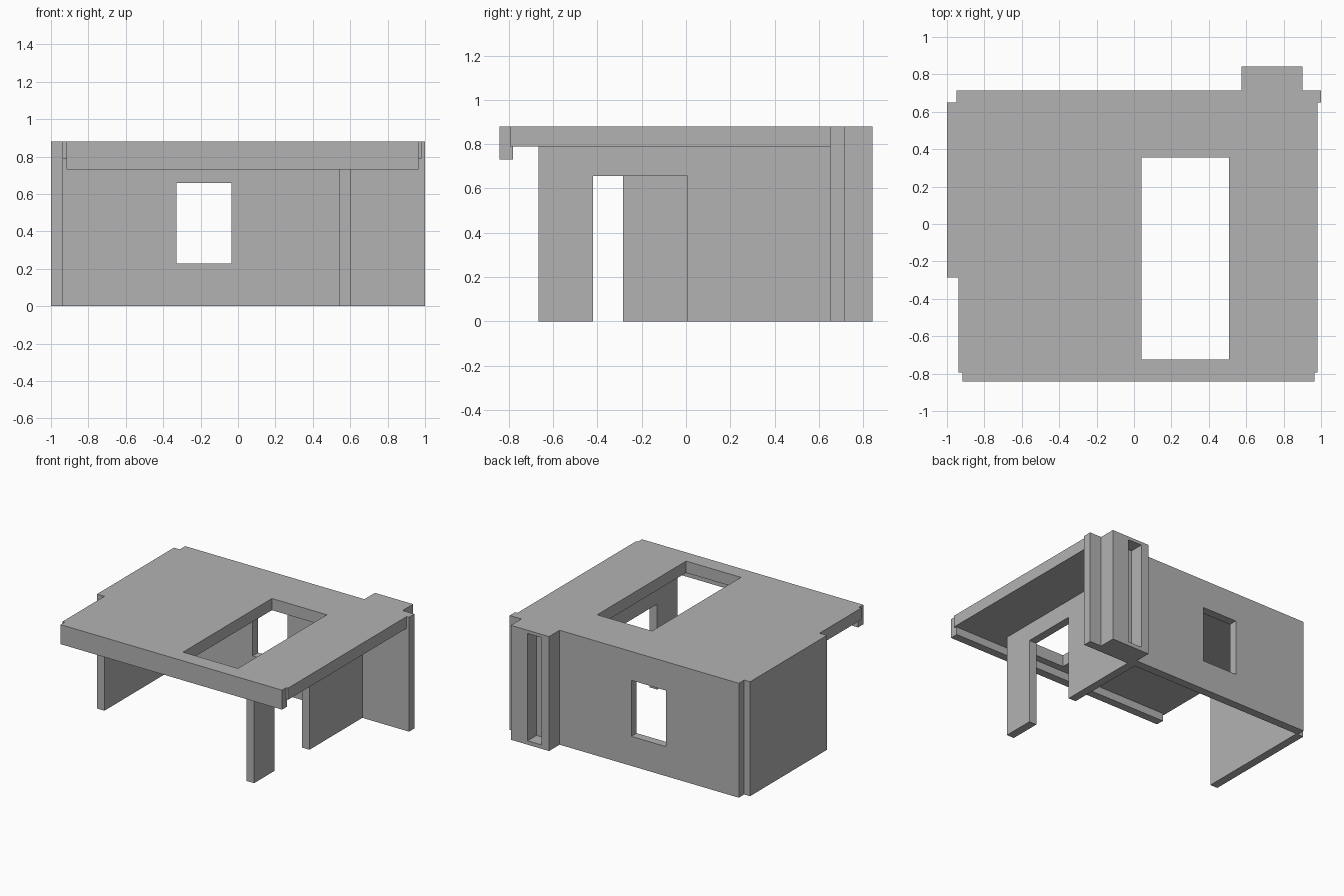
import bpy
import bmesh

# Remove the default cube
if "Cube" in bpy.data.objects:
    bpy.data.objects.remove(bpy.data.objects["Cube"], do_unlink=True)

# Single plaster colour
plaster = bpy.data.materials.new("grey_plaster")
plaster.use_nodes = True
GREY = (0.45, 0.45, 0.45, 1)
plaster.diffuse_color = GREY
plaster.node_tree.nodes["Principled BSDF"].inputs["Base Color"].default_value = GREY


def prism(name, outline, start, end):
    """Extrude an outline drawn in the y-z plane along x."""
    bm = bmesh.new()
    face = bm.faces.new([bm.verts.new((start, y, z)) for y, z in outline])
    grown = bmesh.ops.extrude_face_region(bm, geom=[face])["geom"]
    verts = [g for g in grown if isinstance(g, bmesh.types.BMVert)]
    bmesh.ops.translate(bm, verts=verts, vec=(end - start, 0, 0))
    bmesh.ops.recalc_face_normals(bm, faces=bm.faces)
    mesh = bpy.data.meshes.new(name)
    bm.to_mesh(mesh)
    bm.free()
    mesh.materials.append(plaster)
    obj = bpy.data.objects.new(name, mesh)
    bpy.context.scene.collection.objects.link(obj)
    return obj


def box(name, x, y, z):
    outline = [(y[0], z[0]), (y[1], z[0]), (y[1], z[1]), (y[0], z[1])]
    return prism(name, outline, *x)


def cut(obj, x, y, z):
    """Cut a box-shaped opening, then discard the cutter."""
    cutter = box("opening_cutter", x, y, z)
    cutter.hide_render = True
    mod = obj.modifiers.new("opening", 'BOOLEAN')
    mod.operation = 'DIFFERENCE'
    mod.solver = 'EXACT'
    mod.object = cutter
    bpy.context.view_layer.update()
    graph = bpy.context.evaluated_depsgraph_get()
    mesh = bpy.data.meshes.new_from_object(obj.evaluated_get(graph))
    obj.modifiers.clear()
    obj.data = mesh
    bpy.data.objects.remove(cutter, do_unlink=True)


TOP, CEILING = 0.88, 0.79
BACK_IN, BACK_OUT = 0.65, 0.715

# Roof slab with a large stair opening
slab = box("roof_slab", (-0.937, 0.98), (-0.793, BACK_IN), (CEILING, TOP))
cut(slab, (0.04, 0.507), (-0.725, 0.355), (0.7, 1))

# Front edge beam, hung from the slab edge with a small lip beneath it
prism("front_beam", [(-0.843, 0.73), (-0.78, 0.73), (-0.78, CEILING),
                     (-0.793, CEILING), (-0.793, TOP), (-0.843, TOP)], -0.918, 0.965)

# Outer side wall
box("right_wall", (-1, -0.937), (-0.285, BACK_IN), (0, TOP))

# Back wall with window
back = box("back_wall", (-0.95, 1), (BACK_IN, BACK_OUT), (0, TOP))
cut(back, (-0.33, -0.035), (0.5, 0.8), (0.227, 0.658))

# Inner wall with a doorway that leaves a post at the front
inner = box("inner_wall", (0.54, 0.603), (-0.665, BACK_IN), (0, CEILING))
cut(inner, (0.4, 0.8), (-0.42, 0.007), (-0.2, 0.656))

# Pier on the back wall with a tall recess
pier = box("back_pier", (0.575, 0.9), (BACK_OUT, 0.843), (0, TOP))
cut(pier, (0.64, 0.757), (0.735, 1), (0.03, 0.855))
